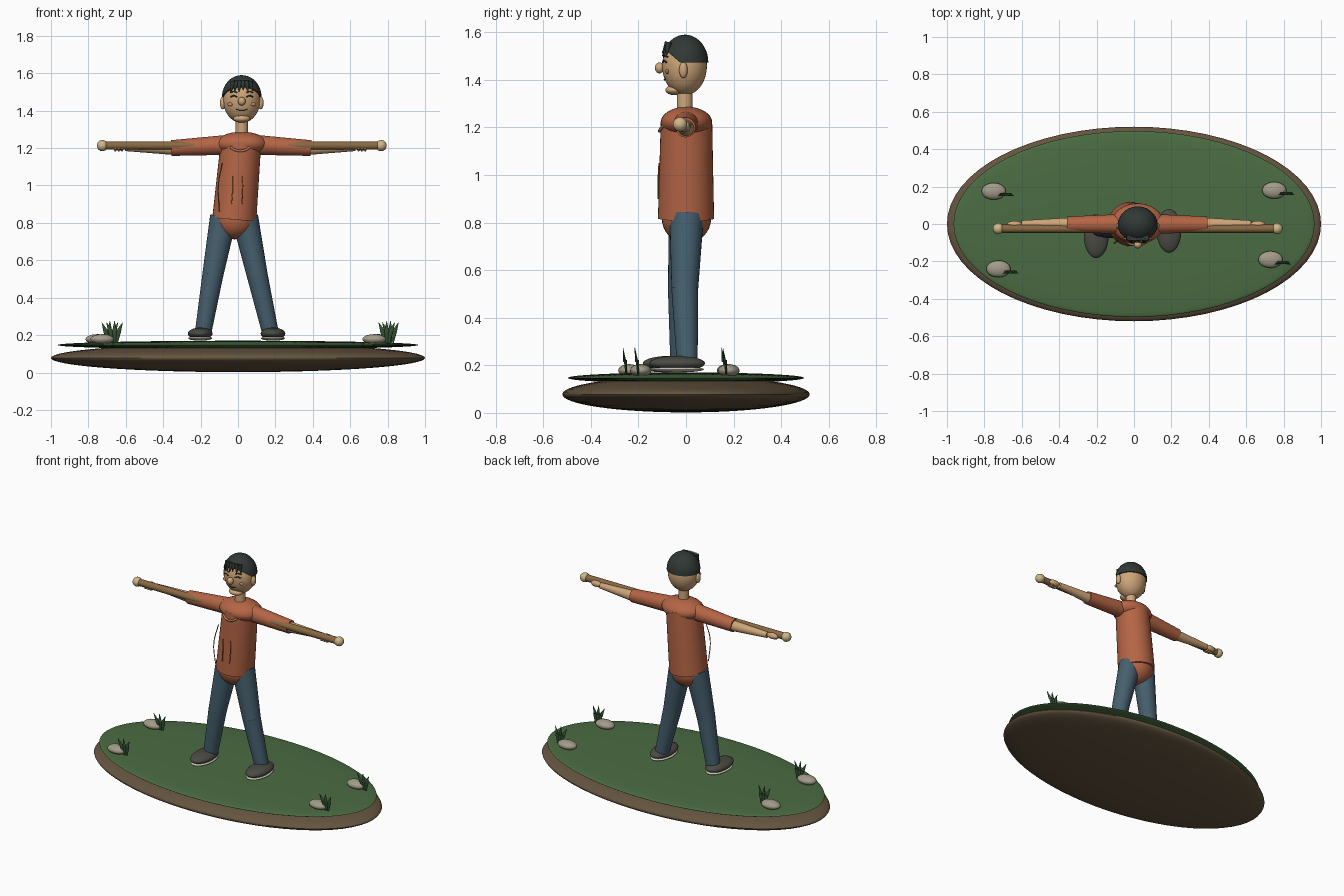
import bpy, bmesh, math
from mathutils import Vector, Matrix

if "Cube" in bpy.data.objects:
    bpy.data.objects.remove(bpy.data.objects["Cube"])


def mat(name, r, g, b):
    m = bpy.data.materials.new(name)
    m.diffuse_color = (r, g, b, 1)
    m.use_nodes = True
    m.node_tree.nodes["Principled BSDF"].inputs["Base Color"].default_value = m.diffuse_color
    return m


EARTH = mat("earth", .13, .09, .05)
GRASS = mat("grass", .07, .15, .055)
BLADE = mat("blade", .035, .09, .035)
STONE = mat("stone", .36, .33, .25)
SHIRT = mat("shirt", .46, .13, .06)
COLLAR = mat("collar", .50, .20, .10)
JEANS = mat("jeans", .06, .115, .155)
SHOE = mat("shoe", .07, .07, .058)
SOLE = mat("sole", .6, .57, .48)
SKIN = mat("skin", .62, .38, .19)
BLUSH = mat("blush", .6, .24, .14)
HAIR = mat("hair", .03, .04, .037)
WOOD = mat("wood", .25, .14, .055)
KNOB = mat("knob", .62, .48, .25)


def finish(bm, name, m):
    me = bpy.data.meshes.new(name)
    bm.to_mesh(me)
    bm.free()
    me.materials.append(m)
    me.shade_smooth()
    me.set_sharp_from_angle(angle=math.radians(40))
    ob = bpy.data.objects.new(name, me)
    bpy.context.collection.objects.link(ob)
    return ob


def ball_mesh(loc, rad, seg, rot_z=0):
    bm = bmesh.new()
    M = Matrix.Translation(loc) @ Matrix.Rotation(rot_z, 4, 'Z') @ Matrix.Diagonal((*rad, 1))
    bmesh.ops.create_uvsphere(bm, u_segments=seg, v_segments=seg // 2, radius=1, matrix=M)
    return bm


def ball(name, loc, rad, m, seg=32, rot_z=0):
    return finish(ball_mesh(loc, rad, seg, rot_z), name, m)


def rod(name, p, q, r1, r2, m, seg=28, flat=1.0):
    """Tapered cylinder from p to q; flat squashes its depth along y."""
    p, q = Vector(p), Vector(q)
    d = q - p
    bm = bmesh.new()
    M = (Matrix.Translation((p + q) / 2) @ Matrix.Diagonal((1, flat, 1, 1)) @
         Vector((0, 0, 1)).rotation_difference(d).to_matrix().to_4x4())
    bmesh.ops.create_cone(bm, cap_ends=True, segments=seg, radius1=r1, radius2=r2,
                          depth=d.length, matrix=M)
    return finish(bm, name, m)


def tube(name, pts, r, m):
    """Thin smooth strand through a few points."""
    cu = bpy.data.curves.new(name, 'CURVE')
    cu.dimensions = '3D'
    cu.bevel_depth, cu.bevel_resolution, cu.resolution_u = r, 1, 6
    cu.use_fill_caps = True
    sp = cu.splines.new('BEZIER')
    sp.bezier_points.add(len(pts) - 1)
    for bp, co in zip(sp.bezier_points, pts):
        bp.co = co
        bp.handle_left_type = bp.handle_right_type = 'AUTO'
    cu.materials.append(m)
    ob = bpy.data.objects.new(name, cu)
    bpy.context.collection.objects.link(ob)
    bpy.ops.object.select_all(action='DESELECT')
    ob.select_set(True)
    bpy.context.view_layer.objects.active = ob
    bpy.ops.object.convert(target='MESH')


# Ground: two flattened ellipsoids
ball("earth_base", (0, 0, .078), (1, .52, .076), EARTH, 64)
ball("grass_top", (0, 0, .147), (.965, .497, .023), GRASS, 64)

# Stones, each with a three-blade tuft beside it
for i, (x, y) in enumerate([(-.75, .175), (.75, .18), (-.725, -.24), (.73, -.19)]):
    ball(f"stone_{i}", (x, y, .178), (.065, .045, .027), STONE, 24)
    bx, by = x + .065, y - .01
    for k in (-1, 0, 1):
        mid = (bx + k * .022, by - .006, .22)
        rod(f"blade_low_{i}{k}", (bx + k * .012, by, .16), mid, .006, .013, BLADE, 8, .5)
        rod(f"blade_tip_{i}{k}", mid, (bx + k * .043, by - .018, .275 - abs(k) * .008),
            .013, .001, BLADE, 8, .5)

# Legs and shoes: hip, knee, ankle, shoe y
for side, hip, knee, ankle, sy in [
        ("left", (-.078, 0, .83), (-.135, -.02, .52), (-.187, -.022, .21), -.065),
        ("right", (.036, .003, .83), (.103, -.005, .52), (.174, .005, .21), -.037)]:
    rod(side + "_thigh", hip, knee, .072, .056, JEANS)
    ball(side + "_knee", knee, (.056,) * 3, JEANS, 24)
    rod(side + "_shin", knee, ankle, .056, .044, JEANS)
    sx = ankle[0] + (-.015 if side == "left" else .013)
    ball(side + "_shoe", (sx, sy, .208), (.066, .117, .032), SHOE)
    ball(side + "_sole", (sx, sy, .183), (.064, .112, .013), SOLE)

# Torso
ball("hips", (-.018, .002, .82), (.112, .104, .108), SHIRT)
rod("torso", (-.02, 0, .817), (.016, .002, 1.23), .118, .108, SHIRT, 40)
ball("shoulders", (.02, .002, 1.222), (.14, .108, .065), SHIRT)
tube("collar", [(-.04, -.098, 1.205), (-.015, -.109, 1.19), (.012, -.112, 1.185),
                (.04, -.109, 1.19), (.063, -.098, 1.205)], .007, COLLAR)
for i, (x, top) in enumerate([(-.03, 1.05), (.025, 1.05)]):
    tube(f"shirt_fold_{i}", [(x - .005, -.117, .9), (x, -.117, .97), (x, -.113, top)], .003, SHIRT)
tube("shirt_fold_side", [(-.085, -.085, 1.12), (-.105, -.105, 1.0), (-.1, -.095, .86)], .003, SHIRT)

# Arms along the staff
for side, s, sh, end in [("left", -1, -.09, -.357), ("right", 1, .13, .39)]:
    rod(side + "_sleeve", (sh, 0, 1.215), (end, -.002, 1.2), .052, .042, SHIRT)
    ball(side + "_shoulder_joint", (sh, 0, 1.215), (.052,) * 3, SHIRT, 24)
    wrist = .615 * s + .012
    rod(side + "_forearm", (end - .03 * s, 0, 1.197), (wrist, 0, 1.203), .035, .019, SKIN)
    hx = wrist + .035 * s
    ball(side + "_hand", (hx, -.002, 1.206), (.04, .019, .02), SKIN, 20)
    for f in range(3):
        x = hx + (f - 1) * .018
        tube(f"{side}_finger_{f}", [(x, .002, 1.192), (x, -.025, 1.188), (x, -.046, 1.2)], .006, SKIN)

# Staff with end knobs
rod("staff", (-.725, -.025, 1.213), (.765, -.025, 1.213), .022, .022, WOOD)
for x in (-.725, .765):
    ball("staff_knob", (x, -.025, 1.213), (.03,) * 3, KNOB, 24)

# Neck, head and face
CX = .02
rod("neck", (CX, -.005, 1.25), (CX, -.005, 1.36), .034, .032, SKIN)
ball("head", (CX, -.006, 1.459), (.1, .094, .124), SKIN, 40)
ball("chin", (CX, -.05, 1.357), (.046, .037, .021), SKIN, 24)
ball("nose", (CX, -.111, 1.45), (.021, .02, .023), SKIN, 20)
for s in (-1, 1):
    ball("ear", (CX + s * .101, -.011, 1.441), (.016, .018, .034), SKIN, 20)
    ball("cheek", (CX + s * .06, -.079, 1.434), (.017, .007, .01), BLUSH, 16)
    tube("closed_eye", [(CX + s * .025, -.098, 1.473), (CX + s * .042, -.093, 1.48),
                        (CX + s * .06, -.081, 1.473)], .0035, HAIR)
    tube("eyebrow", [(CX + s * .025, -.095, 1.497), (CX + s * .043, -.089, 1.502),
                     (CX + s * .062, -.077, 1.496)], .0035, HAIR)
tube("mouth", [(CX - .03, -.085, 1.407), (CX, -.091, 1.4), (CX + .03, -.085, 1.407)], .003, HAIR)

# Hair cap: ellipsoid trimmed level at the back and sloping up at the brow
bm = ball_mesh((CX, -.004, 1.472), (.106, .098, .118), 40)
for co, no in [((0, 0, 1.473), (0, 0, 1)), ((0, -.025, 1.473), (0, .65, .76))]:
    r = bmesh.ops.bisect_plane(bm, geom=bm.verts[:] + bm.edges[:] + bm.faces[:],
                               plane_co=co, plane_no=no, clear_inner=True)
    bmesh.ops.holes_fill(bm, edges=[e for e in bm.edges if e.is_boundary])
finish(bm, "hair_cap", HAIR)
for i, (x, z) in enumerate([(-.06, 1.497), (-.038, 1.505), (-.015, 1.5), (.008, 1.512), (.034, 1.502), (.06, 1.505)]):
    top = (CX + x * .75, -.074, 1.555)
    rod(f"fringe_{i}", top, (CX + x, -.1 + 5 * x * x, z), .016, .002, HAIR, 12)
